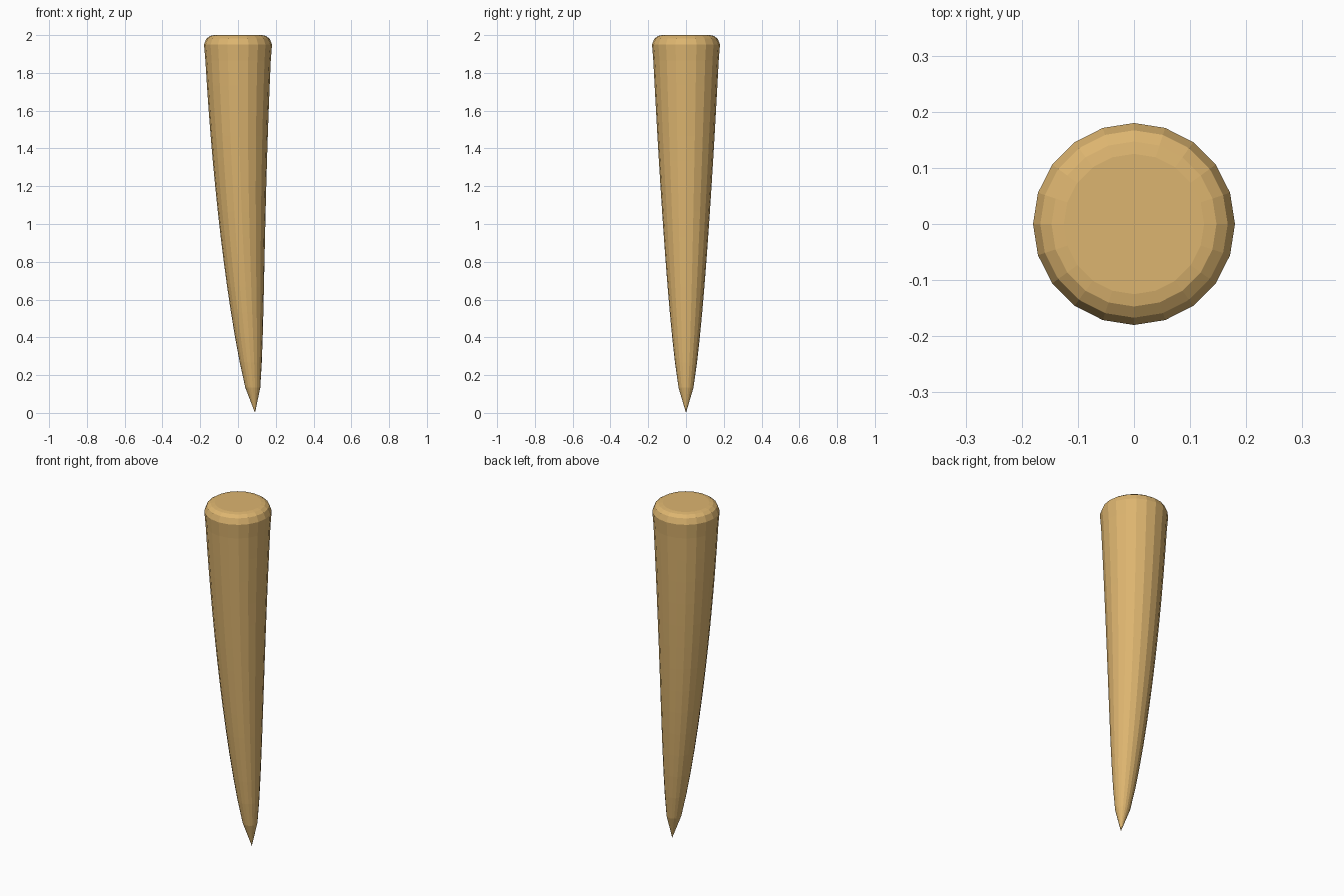
import bpy, bmesh, math

if "Cube" in bpy.data.objects:
    bpy.data.objects.remove(bpy.data.objects["Cube"])

SIDES, RINGS = 20, 15

def ring(bm, cx, r, z):
    return [bm.verts.new((cx + r * math.cos(2 * math.pi * i / SIDES),
                          r * math.sin(2 * math.pi * i / SIDES), z))
            for i in range(SIDES)]

bm = bmesh.new()

# Tapered shaft whose centre line bends towards +x at the tip
levels = []
for k in range(1, RINGS):
    z = 2 * k / RINGS
    levels.append((0.09 * (1 - z / 2) ** 2, 0.18 * (z / 2) ** 0.56, z))

# Rounded rim at the top
levels += [(0, 0.18, 1.95), (0, 0.167, 1.982), (0, 0.147, 1.996), (0, 0.125, 2.0)]
rings = [ring(bm, *lv) for lv in levels]

for a, b in zip(rings, rings[1:]):
    for i in range(SIDES):
        j = (i + 1) % SIDES
        bm.faces.new((a[i], a[j], b[j], b[i]))

# Flat top and pointed tip
bm.faces.new(rings[-1])
tip = bm.verts.new((0.09, 0, 0))
for i in range(SIDES):
    bm.faces.new((tip, rings[0][(i + 1) % SIDES], rings[0][i]))
bmesh.ops.recalc_face_normals(bm, faces=bm.faces)

mesh = bpy.data.meshes.new("wooden_spike")
bm.to_mesh(mesh)
bm.free()
spike = bpy.data.objects.new("wooden_spike", mesh)
bpy.context.collection.objects.link(spike)

mat = bpy.data.materials.new("tan")
mat.diffuse_color = (0.72, 0.46, 0.16, 1)
mat.use_nodes = True
mat.node_tree.nodes["Principled BSDF"].inputs["Base Color"].default_value = mat.diffuse_color
mesh.materials.append(mat)
